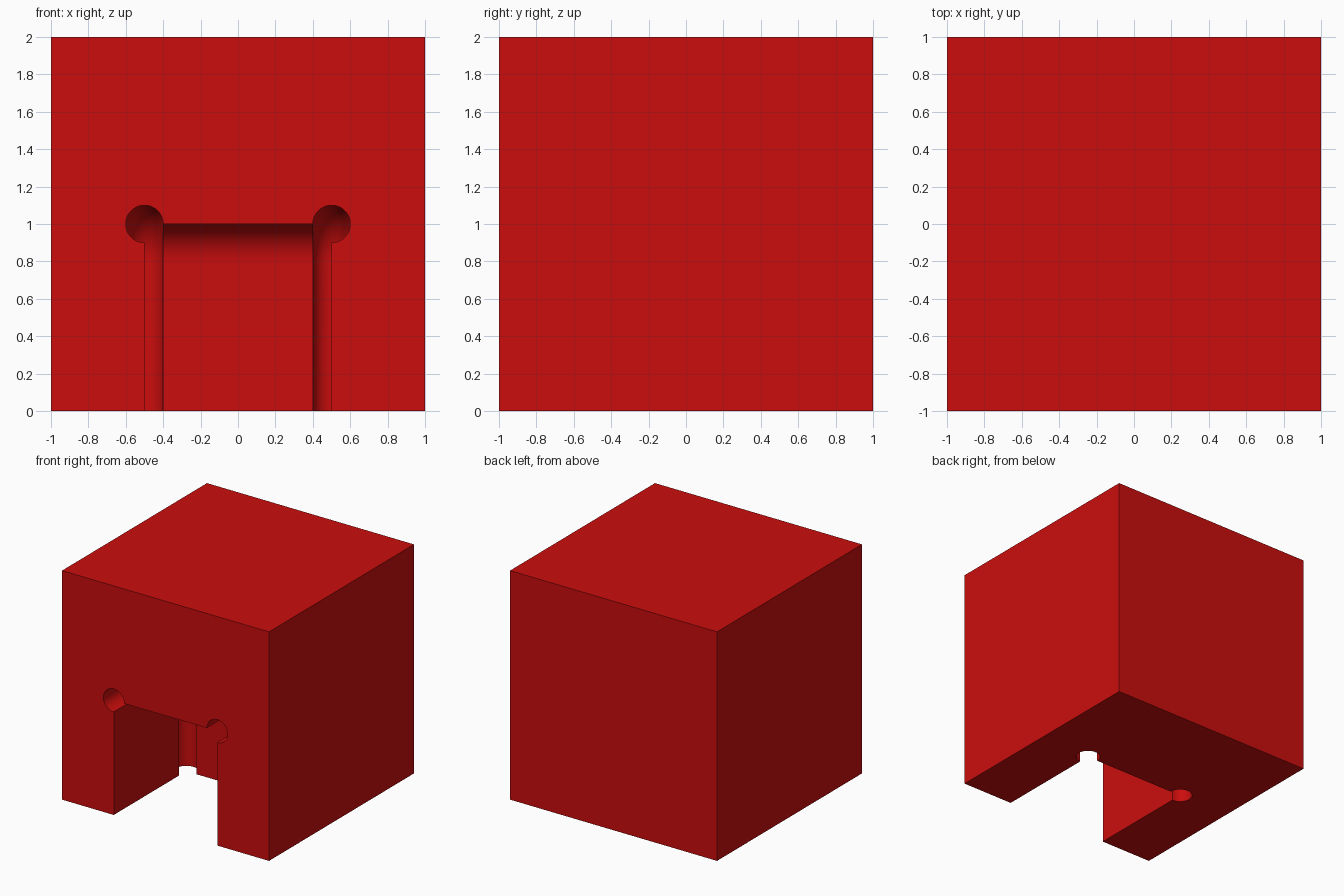
import bpy, bmesh, math
from mathutils import Vector

cube = bpy.data.objects.get("Cube")
if cube:
    bpy.data.objects.remove(cube, do_unlink=True)

HALF_SLOT, TOP, BEND, PIPE = 0.5, 1.0, 0.2, 0.1
STEPS, SIDES = 16, 48

red = bpy.data.materials.new("red")
red.use_nodes = True
red.diffuse_color = (0.6, 0.004, 0.004, 1)
red.node_tree.nodes["Principled BSDF"].inputs["Base Color"].default_value = red.diffuse_color


def finish(name, bm):
    bmesh.ops.recalc_face_normals(bm, faces=bm.faces)
    mesh = bpy.data.meshes.new(name)
    bm.to_mesh(mesh)
    bm.free()
    mesh.materials.append(red)
    obj = bpy.data.objects.new(name, mesh)
    bpy.context.collection.objects.link(obj)
    return obj


def loft(name, rings):
    """Bridge equal rings of points into a closed solid."""
    bm = bmesh.new()
    rows = [[bm.verts.new(p) for p in ring] for ring in rings]
    n = len(rows[0])
    for a, b in zip(rows, rows[1:]):
        for i in range(n):
            bm.faces.new((a[i], a[(i + 1) % n], b[(i + 1) % n], b[i]))
    bm.faces.new(rows[0])
    bm.faces.new(rows[-1])
    return finish(name, bm)


# Path along the slot roof, round the bend and down its back wall:
# each entry is (y, z, angle of the outward normal)
path = [(-1.2, TOP, math.pi / 2)]
for i in range(STEPS + 1):
    a = math.pi / 2 * (1 - i / STEPS)
    path.append((-BEND + BEND * math.cos(a), TOP - BEND + BEND * math.sin(a), a))
path.append((0, -0.2, 0))

# Solid block
bm = bmesh.new()
bmesh.ops.create_cube(bm, size=2)
bmesh.ops.translate(bm, verts=bm.verts, vec=(0, 0, 1))
block = finish("slotted_block", bm)

# Slot with a rounded back top edge
profile = [(y, z) for y, z, a in path] + [(-1.2, -0.2)]
cutters = [loft("slot_cutter", [[(x, y, z) for y, z in profile]
                                for x in (-HALF_SLOT, HALF_SLOT)])]

# Round relief channels that follow both side edges of the slot
for side, x in (("left", HALF_SLOT), ("right", -HALF_SLOT)):
    rings = []
    for y, z, a in path:
        out = Vector((0, math.cos(a), math.sin(a)))
        centre = Vector((x, y, z))
        rings.append([centre + PIPE * (math.cos(t) * Vector((1, 0, 0)) + math.sin(t) * out)
                      for t in (2 * math.pi * k / SIDES for k in range(SIDES))])
    cutters.append(loft(side + "_channel_cutter", rings))

# Carve the block, then drop the cutters
bpy.context.view_layer.objects.active = block
block.select_set(True)
for cutter in cutters:
    cutter.hide_render = True
    mod = block.modifiers.new("carve", 'BOOLEAN')
    mod.operation = 'DIFFERENCE'
    mod.solver = 'EXACT'
    mod.object = cutter
    bpy.ops.object.modifier_apply(modifier=mod.name)
    bpy.data.objects.remove(cutter, do_unlink=True)

bpy.ops.object.shade_smooth_by_angle(angle=math.radians(30))
